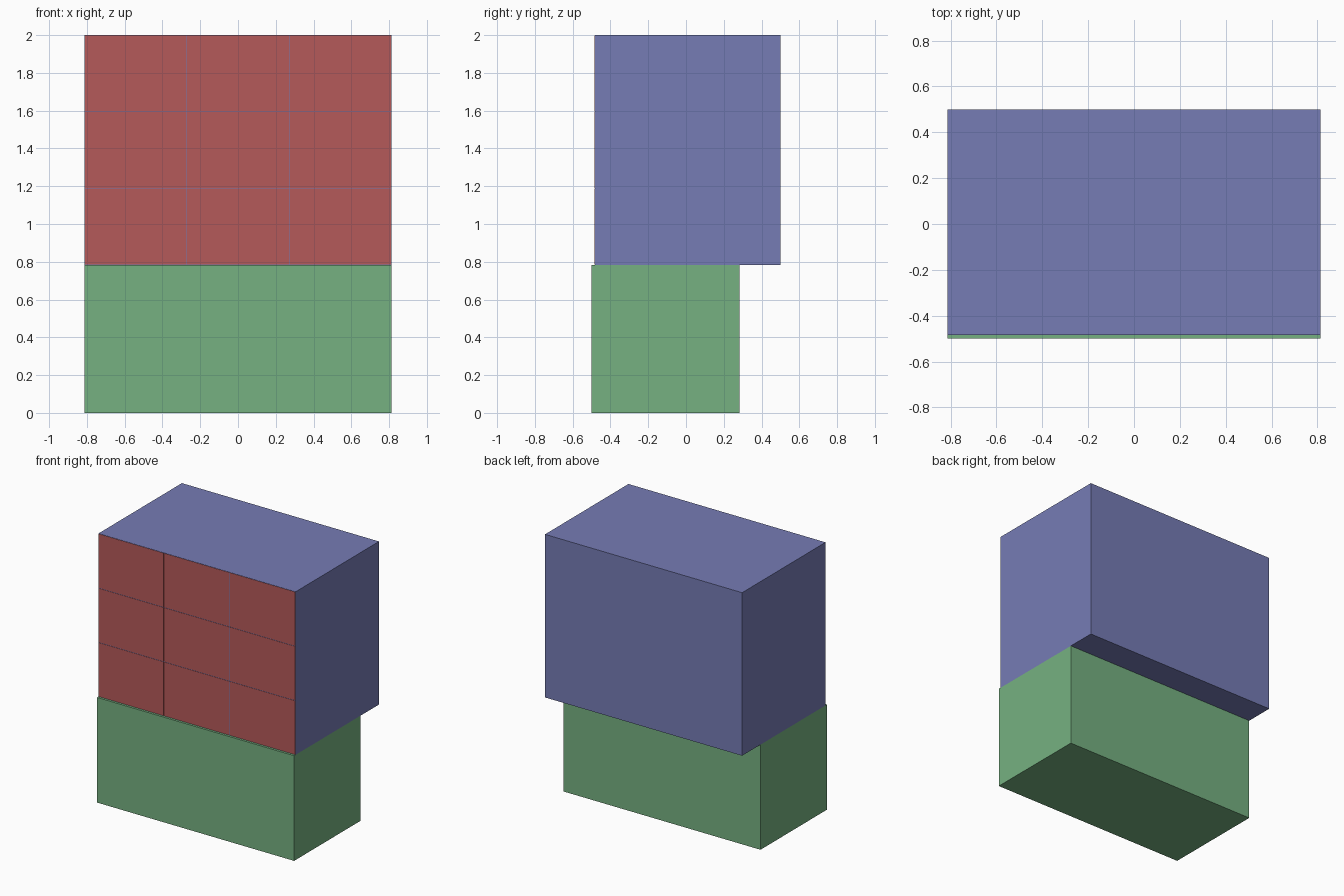
import bpy

if "Cube" in bpy.data.objects:
    bpy.data.objects.remove(bpy.data.objects["Cube"])


def material(name, color):
    mat = bpy.data.materials.new(name)
    mat.diffuse_color = (*color, 1.0)
    mat.use_nodes = True
    mat.node_tree.nodes["Principled BSDF"].inputs["Base Color"].default_value = mat.diffuse_color
    return mat


def box(name, low, high, mat):
    center = [(a + b) / 2 for a, b in zip(low, high)]
    bpy.ops.mesh.primitive_cube_add(size=1, location=center)
    obj = bpy.context.object
    obj.name = name
    obj.scale = [b - a for a, b in zip(low, high)]
    bpy.ops.object.transform_apply(location=False, rotation=False, scale=True)
    obj.data.materials.append(mat)
    return obj


green = material("green", (0.18, 0.44, 0.22))
blue = material("blue", (0.18, 0.20, 0.46))
red = material("red", (0.46, 0.10, 0.10))

HALF_W = 0.813
SPLIT_Z = 0.784
TOP_Z = 2.0
FRONT_Y = -0.483

# Lower base, set slightly forward of the cabinet
box("base", (-HALF_W, -0.5, 0), (HALF_W, 0.283, SPLIT_Z), green)

# Upper cabinet, overhanging the base at the back
box("cabinet", (-HALF_W, FRONT_Y, SPLIT_Z), (HALF_W, 0.5, TOP_Z), blue)

# Three by three grid of front panels with hairline gaps
GAP = 0.002
cell_w = 2 * HALF_W / 3
cell_h = (TOP_Z - SPLIT_Z) / 3
for row in range(3):
    for col in range(3):
        x = -HALF_W + col * cell_w
        z = SPLIT_Z + row * cell_h
        box(f"front_panel_{row}_{col}",
            (x + GAP, FRONT_Y - 0.002, z + GAP),
            (x + cell_w - GAP, FRONT_Y + 0.01, z + cell_h - GAP), red)
